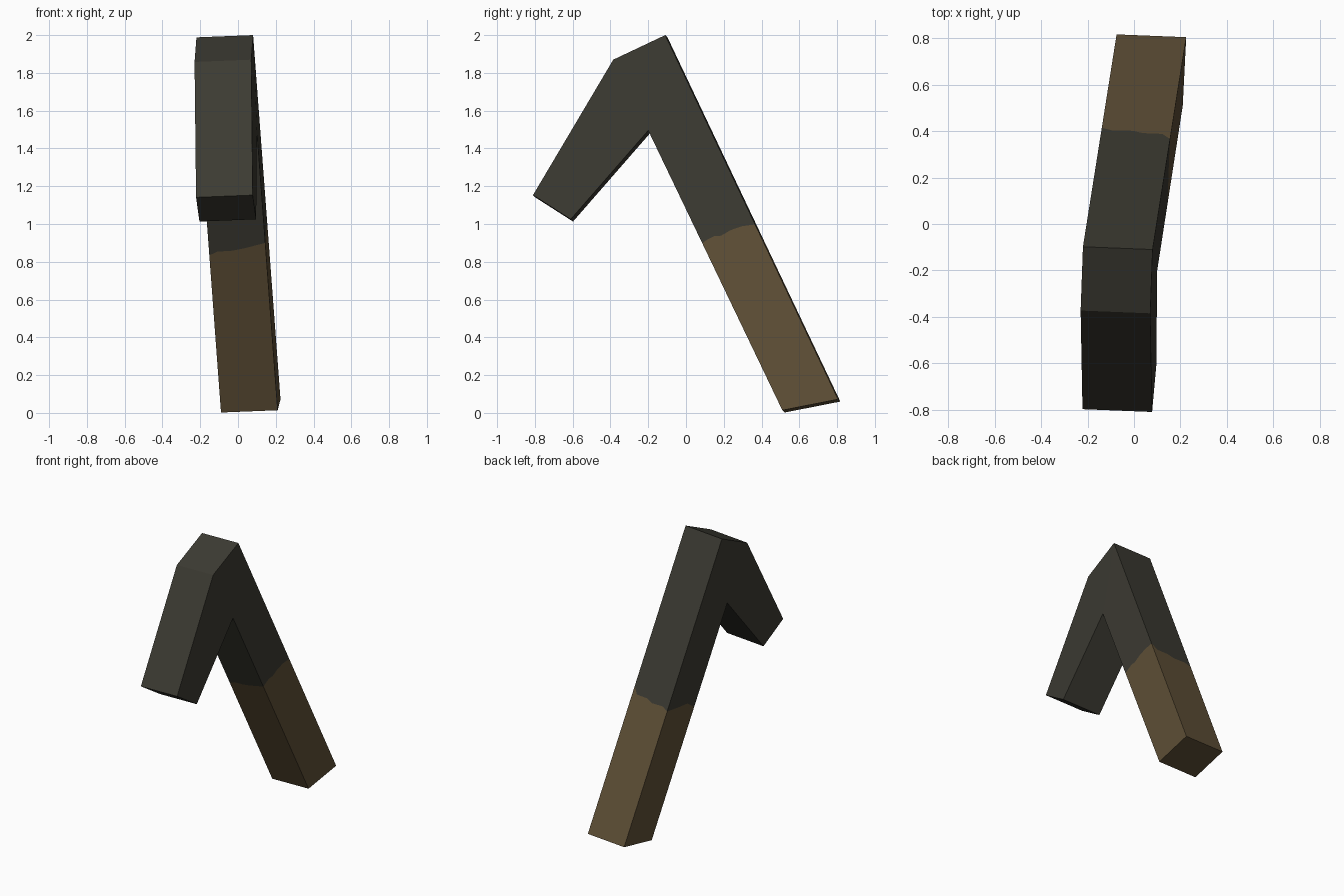
import bpy
import bmesh
from mathutils import Vector

cube = bpy.data.objects.get("Cube")
if cube:
    bpy.data.objects.remove(cube)


def material(name, rgb):
    mat = bpy.data.materials.new(name)
    mat.use_nodes = True
    color = (*rgb, 1)
    mat.diffuse_color = color
    mat.node_tree.nodes["Principled BSDF"].inputs["Base Color"].default_value = color
    return mat


charcoal = material("charcoal", (0.045, 0.043, 0.032))
brown = material("brown", (0.115, 0.08, 0.038))

# Side profile corners; the thickness runs across from right to left
across = Vector((-0.3, 0.012, -0.012))
apex = Vector((0.08, -0.11, 2.0))
knee = Vector((0.07, -0.385, 1.87))
tip_front = Vector((0.078, -0.81, 1.153))
tip_back = Vector((0.096, -0.61, 1.025))
notch = Vector((0.1, -0.2, 1.495))
foot_front = Vector((0.21, 0.51, 0.014))
foot_back = Vector((0.225, 0.805, 0.072))


def on_leg(u, v, t):
    """u: right to left, v: front to back, t: down the long leg."""
    start, end = notch.lerp(apex, v), foot_front.lerp(foot_back, v)
    return start.lerp(end, t) + across * u


# Wavy colour seam on each side of the long leg, as (position, distance down)
right = [(0, .402), (.12, .415), (.25, .43), (.36, .45), (.56, .468), (.78, .492), (1, .52)]
back = [(0, .52), (.12, .543), (.4, .543), (.55, .552), (.85, .55), (1, .56)]
left = [(1, .56), (.6, .51), (.3, .463), (0, .438)]
front = [(1, .438), (.85, .426), (.6, .425), (.4, .419), (0, .402)]
seams = [
    [on_leg(0, v, t) for v, t in right],
    [on_leg(u, 1, t) for u, t in back],
    [on_leg(1, v, t) for v, t in left],
    [on_leg(u, 0, t) for u, t in front],
]


def shift(points):
    return [p + across for p in points]


def build(name, polygons, mat):
    bm = bmesh.new()
    for poly in polygons:
        bm.faces.new([bm.verts.new(p) for p in poly])
    bmesh.ops.remove_doubles(bm, verts=bm.verts, dist=0.0005)
    bmesh.ops.recalc_face_normals(bm, faces=bm.faces)
    mesh = bpy.data.meshes.new(name)
    bm.to_mesh(mesh)
    bm.free()
    mesh.materials.append(mat)
    obj = bpy.data.objects.new(name, mesh)
    bpy.context.collection.objects.link(obj)


def leg_sides(corners):
    """Four faces joining the seam to a ring of four corners."""
    return [seam + [corners[(i + 1) % 4], corners[i]] for i, seam in enumerate(seams)]


top_ring = [notch, apex, apex + across, notch + across]
foot_ring = [foot_front, foot_back, foot_back + across, foot_front + across]

# Dark short arm and upper half of the long leg
arm = [notch, apex, knee, tip_front, tip_back]
arm_rim = [(a, b, b + across, a + across) for a, b in zip(arm[1:], arm[2:] + arm[:1])]
build("upper_bend", [arm, shift(arm)] + arm_rim + leg_sides(top_ring), charcoal)

# Brown lower half of the long leg
build("lower_leg", [foot_ring] + leg_sides(foot_ring), brown)
